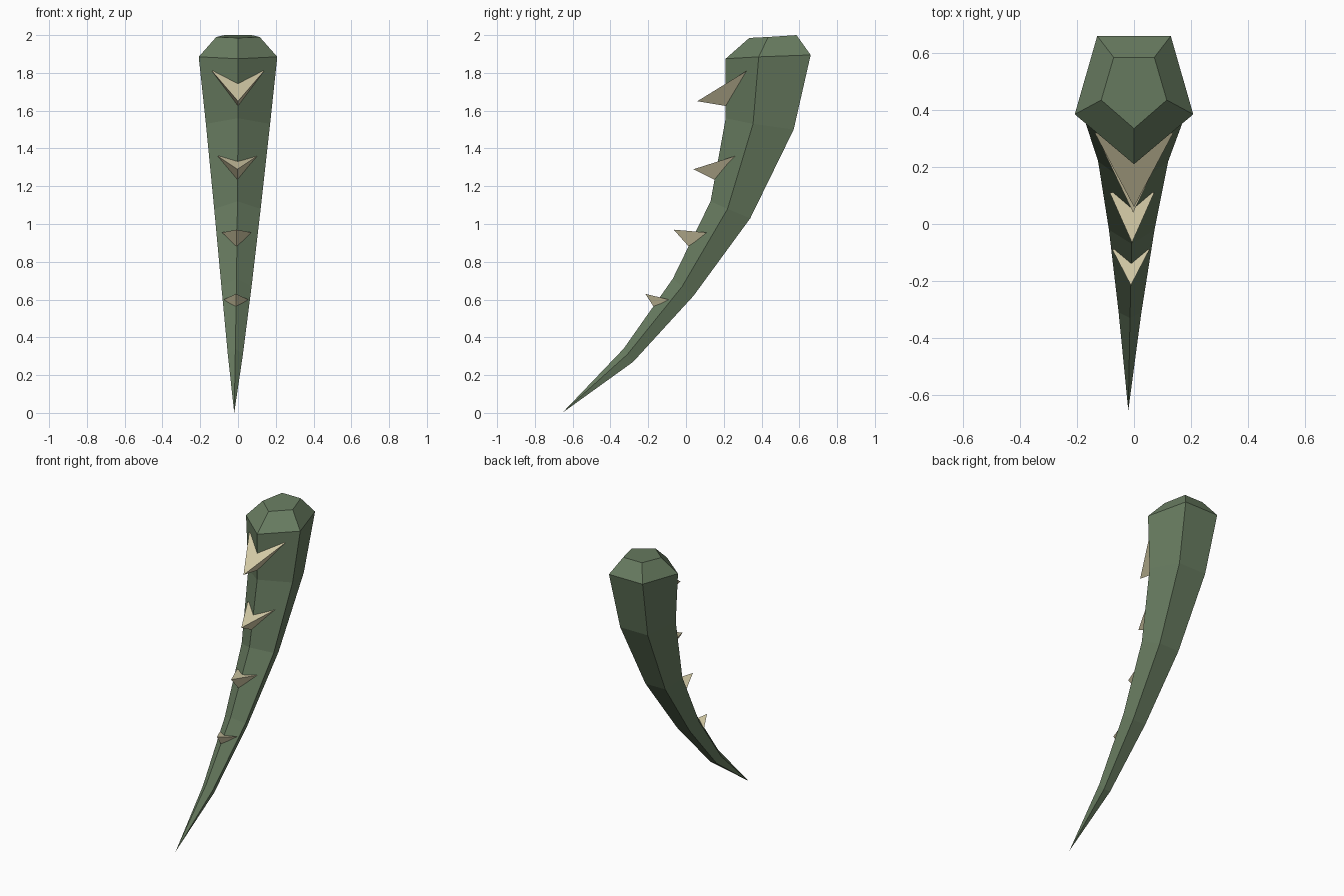
import bpy
import bmesh

default_cube = bpy.data.objects.get("Cube")
if default_cube:
    bpy.data.objects.remove(default_cube, do_unlink=True)


def make_material(name, color):
    material = bpy.data.materials.new(name)
    material.use_nodes = True
    material.diffuse_color = color
    material.node_tree.nodes["Principled BSDF"].inputs["Base Color"].default_value = color
    return material


def finish_object(name, bm, material):
    bmesh.ops.recalc_face_normals(bm, faces=bm.faces[:])
    mesh = bpy.data.meshes.new(name)
    bm.to_mesh(mesh)
    bm.free()
    mesh.materials.append(material)
    obj = bpy.data.objects.new(name, mesh)
    bpy.context.collection.objects.link(obj)
    return obj


def pentagon(bm, center_x, half_width, front, side, back):
    """Mirrored five-sided section; front, side and back are (y, z) pairs."""
    back_width = half_width * 0.62
    corners = [(0, front), (half_width, side), (back_width, back),
               (-back_width, back), (-half_width, side)]
    return [bm.verts.new((center_x + x, y, z)) for x, (y, z) in corners]


def make_tentacle(sections, tip, material):
    bm = bmesh.new()
    rings = [pentagon(bm, *section) for section in sections]
    bm.faces.new(rings[0])
    # Side panels between neighbouring sections
    for upper, lower in zip(rings, rings[1:]):
        for i in range(len(upper)):
            j = (i + 1) % len(upper)
            bm.faces.new((upper[i], upper[j], lower[j], lower[i]))
    # Pointed end
    point = bm.verts.new(tip)
    last = rings[-1]
    for i in range(len(last)):
        bm.faces.new((last[i], last[(i + 1) % len(last)], point))
    return finish_object("tentacle_body", bm, material)


def make_thorn(name, center_x, half_width, tip, wing, heel, material):
    """Four-sided barb: a forward tip, two swept wings and a lower heel."""
    bm = bmesh.new()
    corners = [(0, tip), (half_width, wing), (-half_width, wing), (0, heel)]
    verts = [bm.verts.new((center_x + x, y, z)) for x, (y, z) in corners]
    for skipped in verts:
        bm.faces.new([v for v in verts if v is not skipped])
    return finish_object(name, bm, material)


green = make_material("moss green", (0.141, 0.205, 0.12, 1))
bone = make_material("pale bone", (0.65, 0.59, 0.38, 1))

# Body, from the bevelled cap down to the tip
sections = [
    (0, 0.115, (0.335, 1.985), (0.435, 1.99), (0.585, 2)),
    (0, 0.208, (0.21, 1.875), (0.385, 1.885), (0.66, 1.895)),
    (0, 0.17, (0.21, 1.56), (0.355, 1.53), (0.57, 1.5)),
    (-0.003, 0.123, (0.13, 1.12), (0.22, 1.08), (0.34, 1.03)),
    (-0.008, 0.08, (-0.07, 0.71), (-0.02, 0.67), (0.04, 0.62)),
    (-0.014, 0.04, (-0.33, 0.34), (-0.31, 0.31), (-0.28, 0.27)),
]
make_tentacle(sections, (-0.02, -0.655, 0), green)

# Row of barbs along the front ridge, shrinking toward the tip
thorns = [
    (0, 0.138, (0.06, 1.65), (0.32, 1.81), (0.21, 1.625)),
    (-0.003, 0.105, (0.04, 1.29), (0.26, 1.36), (0.15, 1.235)),
    (-0.007, 0.078, (-0.065, 0.97), (0.11, 0.955), (0.015, 0.88)),
    (-0.011, 0.065, (-0.215, 0.63), (-0.09, 0.6), (-0.17, 0.56)),
]
names = ["top_thorn", "upper_thorn", "lower_thorn", "bottom_thorn"]
for name, thorn in zip(names, thorns):
    make_thorn(name, *thorn, bone)
